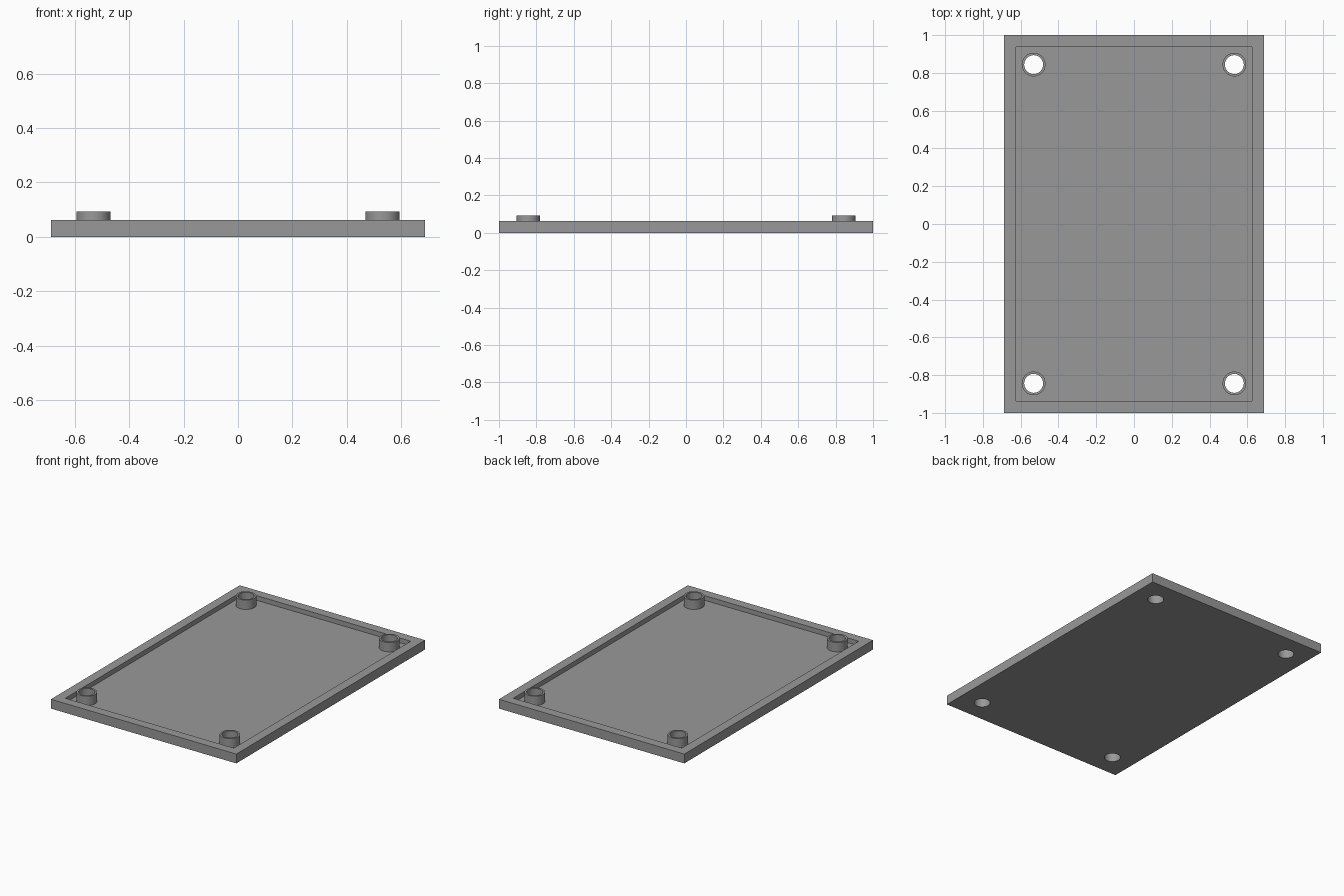
import bpy, math

if "Cube" in bpy.data.objects:
    bpy.data.objects.remove(bpy.data.objects["Cube"])

HALF_X, HALF_Y, WALL_TOP = 0.6875, 1.0, 0.0625
RIM, FLOOR, POST_TOP = 0.0625, 0.03125, 0.09375
POST_X, POST_Y, POST_R, HOLE_R = 0.53125, 0.84375, 0.0625, 0.05
SEGMENTS = 48

grey = bpy.data.materials.new("grey plastic")
grey.diffuse_color = (0.318, 0.318, 0.318, 1)
grey.use_nodes = True
grey.node_tree.nodes["Principled BSDF"].inputs["Base Color"].default_value = grey.diffuse_color


def box(name, hx, hy, z0, z1):
    bpy.ops.mesh.primitive_cube_add(size=1, location=(0, 0, (z0 + z1) / 2))
    ob = bpy.context.object
    ob.name = name
    ob.scale = (2 * hx, 2 * hy, z1 - z0)
    bpy.ops.object.transform_apply(location=True, rotation=False, scale=True)
    ob.data.materials.append(grey)
    return ob


def cylinder(name, x, y, r, z0, z1):
    bpy.ops.mesh.primitive_cylinder_add(vertices=SEGMENTS, radius=r, depth=z1 - z0,
                                        location=(x, y, (z0 + z1) / 2))
    ob = bpy.context.object
    ob.name = name
    ob.data.materials.append(grey)
    return ob


def cut(ob, cutter):
    mod = ob.modifiers.new("cut", 'BOOLEAN')
    mod.operation = 'DIFFERENCE'
    mod.solver = 'EXACT'
    mod.object = cutter
    bpy.context.view_layer.objects.active = ob
    bpy.ops.object.modifier_apply(modifier=mod.name)
    bpy.data.objects.remove(cutter)


def smooth(ob):
    bpy.ops.object.select_all(action='DESELECT')
    ob.select_set(True)
    bpy.context.view_layer.objects.active = ob
    bpy.ops.object.shade_smooth_by_angle(angle=math.radians(30))


# Shallow tray with a raised rim
tray = box("tray", HALF_X, HALF_Y, 0, WALL_TOP)
cut(tray, box("cavity_cutter", HALF_X - RIM, HALF_Y - RIM, FLOOR, 0.2))

# Hollow corner standoffs, with the screw holes going through the floor
for sx in (-1, 1):
    for sy in (-1, 1):
        x, y = sx * POST_X, sy * POST_Y
        cut(tray, cylinder("hole_cutter", x, y, HOLE_R, -0.1, 0.2))
        post = cylinder("standoff", x, y, POST_R, FLOOR, POST_TOP)
        cut(post, cylinder("hole_cutter", x, y, HOLE_R, -0.1, 0.2))
        smooth(post)
smooth(tray)
